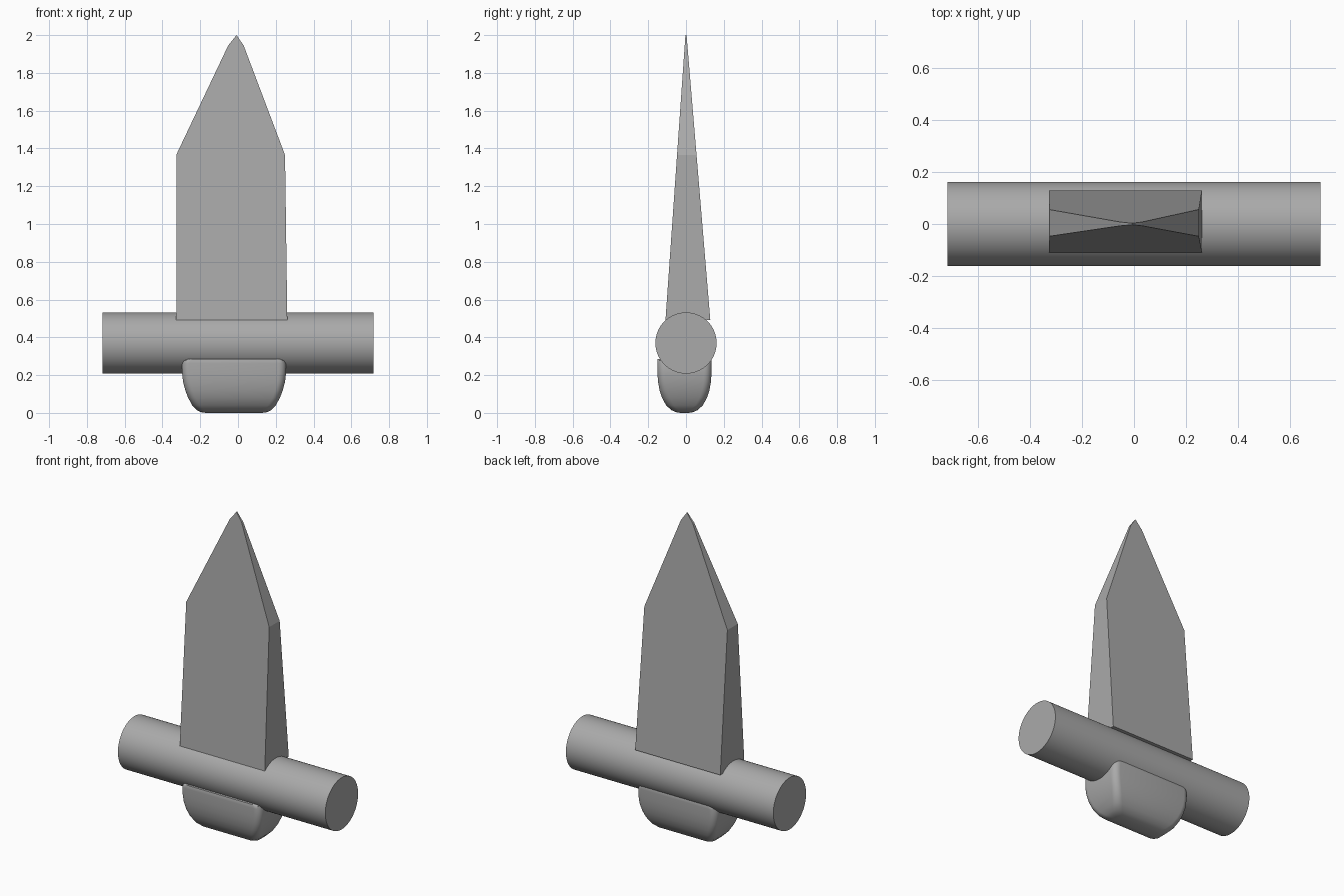
import bpy, bmesh, math

if "Cube" in bpy.data.objects:
    bpy.data.objects.remove(bpy.data.objects["Cube"])

steel = bpy.data.materials.new("plain grey")
steel.diffuse_color = (0.4, 0.4, 0.4, 1)
steel.use_nodes = True
steel.node_tree.nodes["Principled BSDF"].inputs["Base Color"].default_value = steel.diffuse_color


def make(name, bm, smooth=None):
    bmesh.ops.recalc_face_normals(bm, faces=bm.faces[:])
    me = bpy.data.meshes.new(name)
    bm.to_mesh(me)
    bm.free()
    me.materials.append(steel)
    ob = bpy.data.objects.new(name, me)
    bpy.context.collection.objects.link(ob)
    if smooth:
        bpy.ops.object.select_all(action='DESELECT')
        ob.select_set(True)
        bpy.context.view_layer.objects.active = ob
        bpy.ops.object.shade_smooth_by_angle(angle=math.radians(smooth))
    return ob


def loft(rings):
    """Join equal-length closed rings and cap both ends."""
    bm = bmesh.new()
    vs = [[bm.verts.new(p) for p in r] for r in rings]
    for a, b in zip(vs, vs[1:]):
        for i in range(len(a)):
            j = (i + 1) % len(a)
            bm.faces.new((a[i], a[j], b[j], b[i]))
    bm.faces.new(vs[0])
    bm.faces.new(vs[-1])
    return bm


def rounded_rect(hx, hy, r, cx, cy, z, n=6):
    pts = []
    for q, (sx, sy) in enumerate(((1, 1), (-1, 1), (-1, -1), (1, -1))):
        for k in range(n + 1):
            a = math.pi / 2 * (q + k / n)
            pts.append((cx + sx * (hx - r) + r * math.cos(a),
                        cy + sy * (hy - r) + r * math.sin(a), z))
    return pts


# crossguard: a plain round bar along x
N, R = 72, 0.162
make("crossguard", loft([[(x, R * math.cos(2 * math.pi * i / N),
                           0.37 + R * math.sin(2 * math.pi * i / N)) for i in range(N)]
                         for x in (-0.717, 0.717)]), 30)

# blade: pointed outline, tapering in thickness towards the tip
outline = [(-0.327, 0.492), (0.261, 0.492), (0.249, 1.365), (0.03, 1.945),
           (-0.008, 2.0), (-0.052, 1.945), (-0.325, 1.37)]


def blade_side(s):
    return [(x, (0.01 + s * 0.115) * (2 - z) / 1.5 + s * 0.003, z) for x, z in outline]


make("blade", loft([blade_side(-1), blade_side(1)]))

# pommel: block with a rounded underside, seated into the bar
levels = [(0.0, 0.15, 0.022), (0.004, 0.175, 0.045), (0.015, 0.198, 0.07),
          (0.04, 0.221, 0.097), (0.08, 0.243, 0.119), (0.12, 0.258, 0.132),
          (0.165, 0.27, 0.14), (0.21, 0.275, 0.143), (0.262, 0.275, 0.144),
          (0.277, 0.27, 0.144), (0.284, 0.255, 0.143)]
make("pommel", loft([rounded_rect(hx, hy, min(0.04, hy * 0.8), -0.021, -0.008, z)
                     for z, hx, hy in levels]), 40)
